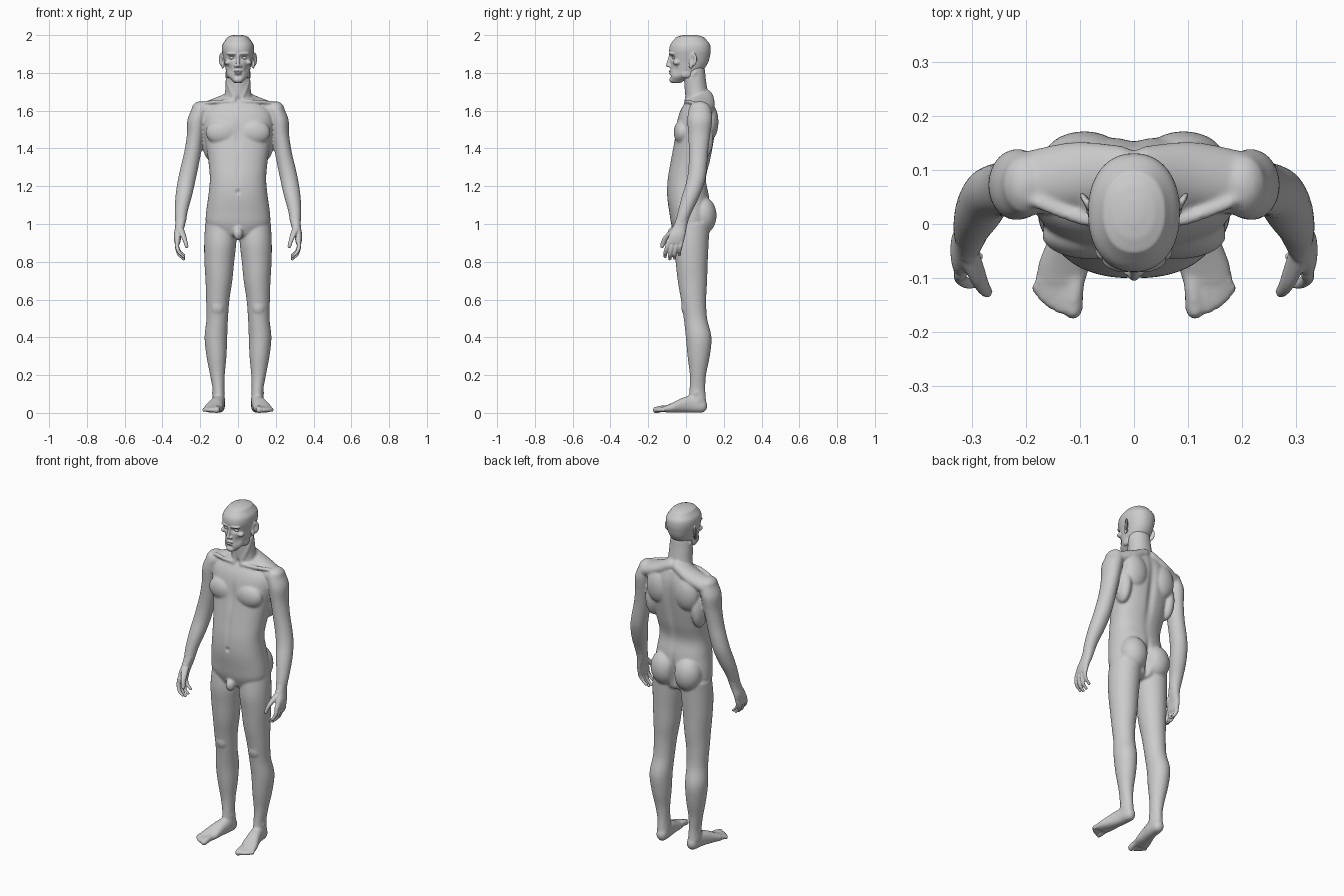
import bpy, bmesh, math
from mathutils import Vector, Matrix


def spline(p, steps=5):
    """Smoothly resample a list of stations (Catmull-Rom)."""
    out = []
    for i in range(len(p) - 1):
        q = [p[max(i - 1, 0)], p[i], p[i + 1], p[min(i + 2, len(p) - 1)]]
        for s in range(steps):
            t = s / steps
            out.append([0.5 * (2 * b + (c - a) * t + (2 * a - 5 * b + 4 * c - d) * t * t
                               + (3 * b - a - 3 * c + d) * t ** 3) for a, b, c, d in zip(*q)])
    return out + [list(p[-1])]


def tube(bm, stations, axis=2, side=1, e=2.0, caps=(None, None), n=32):
    """Closed loft; station = x, y, z, two half-widths across the axis."""
    st = spline(stations)
    u, v = [k for k in range(3) if k != axis]
    d = 1 if st[-1][axis] > st[0][axis] else -1

    def cap(s, sign, length):
        length = min(s[3], s[4]) if length is None else length
        res = []
        for ang in (30, 55, 75, 86):
            r = list(s)
            r[axis] += sign * length * math.sin(math.radians(ang))
            r[3] *= math.cos(math.radians(ang))
            r[4] *= math.cos(math.radians(ang))
            res.append(r)
        return res

    st = cap(st[0], -d, caps[0])[::-1] + st + cap(st[-1], d, caps[1])
    rings = []
    for s in st:
        ring = []
        for i in range(n):
            w = 2 * math.pi * i / n
            c, q = math.cos(w), math.sin(w)
            co = list(s[:3])
            co[u] += s[3] * math.copysign(abs(c) ** (2 / e), c)
            co[v] += s[4] * math.copysign(abs(q) ** (2 / e), q)
            ring.append(bm.verts.new((co[0] * side, co[1], co[2])))
        rings.append(ring)
    for r0, r1 in zip(rings, rings[1:]):
        for i in range(n):
            j = (i + 1) % n
            bm.faces.new((r0[i], r0[j], r1[j], r1[i]))
    bm.faces.new(rings[0])
    bm.faces.new(rings[-1])
    bmesh.ops.recalc_face_normals(bm, faces=bm.faces)


def blob(bm, c, r, side=1, rot=0.0):
    """Ellipsoid, optionally turned about z."""
    m = (Matrix.Translation((c[0] * side, c[1], c[2])) @ Matrix.Rotation(rot * side, 4, 'Z')
         @ Matrix.Diagonal((*r, 1)))
    bmesh.ops.create_uvsphere(bm, u_segments=24, v_segments=16, radius=1, matrix=m)


def fuse(name, bm, voxel, smooth, dents=()):
    """Melt overlapping parts into one skin, then press soft dents into it."""
    me = bpy.data.meshes.new(name)
    bm.to_mesh(me)
    bm.free()
    ob = bpy.data.objects.new(name, me)
    bpy.context.collection.objects.link(ob)
    if voxel:
        m = ob.modifiers.new("skin", 'REMESH')
        m.mode, m.voxel_size = 'VOXEL', voxel
        m = ob.modifiers.new("soften", 'SMOOTH')
        m.factor, m.iterations = 0.5, smooth
        dg = bpy.context.evaluated_depsgraph_get()
        me = bpy.data.meshes.new_from_object(ob.evaluated_get(dg))
        ob.modifiers.clear()
        ob.data = me
        me.name = name
    for vert in me.vertices:
        p, move = vert.co.copy(), Vector()
        for c, r, push in dents:
            k = sum(((p[i] - c[i]) / r[i]) ** 2 for i in range(3))
            if k < 6:
                move += Vector(push) * math.exp(-k)
        vert.co = p + move
    for f in me.polygons:
        f.use_smooth = True
    return ob


def upright(rows):
    """Rows of z, front y, back y, half-width -> tube stations."""
    return [(0, (f + b) / 2, z, w, (b - f) / 2) for z, f, b, w in rows]


# ---- body: torso and neck
body = bmesh.new()
tube(body, upright([
    (0.95, -0.06, 0.11, 0.13), (1.0, -0.078, 0.125, 0.168), (1.06, -0.088, 0.13, 0.169),
    (1.15, -0.1, 0.122, 0.157), (1.24, -0.097, 0.107, 0.149), (1.34, -0.08, 0.13, 0.158),
    (1.45, -0.06, 0.15, 0.176), (1.54, -0.048, 0.16, 0.188), (1.6, -0.03, 0.158, 0.175),
    (1.65, 0.0, 0.145, 0.12)]), e=2.3, caps=(0.03, 0.03), n=48)
tube(body, [(0, 0.065, 1.62, 0.085, 0.065), (0, 0.055, 1.7, 0.069, 0.061),
            (0, 0.047, 1.77, 0.065, 0.058), (0, 0.045, 1.82, 0.06, 0.055)])
blob(body, (0, -0.07, 0.95), (0.026, 0.028, 0.036))
for s in (1, -1):
    # trapezius, collar bone, neck cords
    tube(body, [(0.02, 0.095, 1.675, 0.05, 0.04), (0.11, 0.09, 1.63, 0.062, 0.042),
                (0.2, 0.075, 1.595, 0.06, 0.045)], 0, s)
    tube(body, [(0.02, 0.0, 1.65, 0.012, 0.01), (0.1, 0.01, 1.648, 0.012, 0.01),
                (0.18, 0.04, 1.642, 0.012, 0.01)], 0, s)
    tube(body, [(0.056, 0.045, 1.8, 0.013, 0.015), (0.045, 0.018, 1.73, 0.013, 0.013),
                (0.016, 0.003, 1.66, 0.012, 0.011)], 2, s)
    # chest, shoulder blade, side muscle, buttock, knee cap
    blob(body, (0.083, -0.02, 1.485), (0.088, 0.045, 0.068), s)
    blob(body, (0.092, 0.122, 1.54), (0.075, 0.05, 0.1), s)
    blob(body, (0.15, 0.085, 1.45), (0.04, 0.06, 0.11), s)
    blob(body, (0.077, 0.088, 1.045), (0.08, 0.074, 0.1), s)
    blob(body, (0.108, 0.0, 0.56), (0.036, 0.025, 0.045), s)
    # arm
    tube(body, [(0.2, 0.073, 1.605, 0.047, 0.06), (0.217, 0.073, 1.55, 0.051, 0.066),
                (0.226, 0.07, 1.47, 0.045, 0.058), (0.24, 0.066, 1.38, 0.045, 0.051),
                (0.257, 0.062, 1.3, 0.047, 0.049), (0.272, 0.052, 1.23, 0.047, 0.049),
                (0.287, 0.026, 1.15, 0.044, 0.047), (0.3, -0.004, 1.07, 0.035, 0.038),
                (0.304, -0.024, 1.01, 0.029, 0.033)], 2, s, caps=(0.045, 0.01))
    # leg
    tube(body, [(0.09, 0.035, 1.0, 0.084, 0.09), (0.094, 0.028, 0.9, 0.085, 0.092),
                (0.099, 0.03, 0.8, 0.079, 0.085), (0.101, 0.034, 0.7, 0.071, 0.078),
                (0.107, 0.04, 0.6, 0.062, 0.067), (0.11, 0.05, 0.5, 0.057, 0.062),
                (0.117, 0.067, 0.4, 0.06, 0.068), (0.114, 0.067, 0.3, 0.053, 0.059),
                (0.109, 0.063, 0.2, 0.039, 0.043), (0.103, 0.06, 0.12, 0.031, 0.042),
                (0.102, 0.06, 0.06, 0.034, 0.047)], 2, s, caps=(0.03, 0.02))
    # ankle bones, foot, toes
    blob(body, (0.103, 0.055, 0.105), (0.036, 0.018, 0.02), s)
    tube(body, [(0.1, 0.082, 0.038, 0.031, 0.037), (0.105, 0.03, 0.046, 0.035, 0.045),
                (0.116, -0.02, 0.04, 0.04, 0.039), (0.128, -0.07, 0.028, 0.048, 0.027),
                (0.135, -0.1, 0.021, 0.047, 0.02)], 1, s, e=2.3)
    for x0, x1, y1, r in ((0.106, 0.113, -0.158, 0.0185), (0.128, 0.137, -0.155, 0.0125),
                          (0.142, 0.154, -0.146, 0.012), (0.154, 0.168, -0.134, 0.012),
                          (0.165, 0.181, -0.118, 0.0115)):
        tube(body, [(x0, -0.08, 0.022, r, r), ((x0 + x1) / 2, (y1 - 0.09) / 2, 0.022, r * 0.9, r),
                    (x1, y1, 0.015, r, r)], 1, s, n=16)
fuse("body", body, 0.006, 7, [
    ((0, 0.155, 1.42), (0.022, 0.06, 0.2), (0, -0.012, 0)),     # spine groove
    ((0, 0.13, 1.02), (0.014, 0.07, 0.08), (0, -0.03, 0)),      # cleft
    ((0, -0.06, 1.48), (0.016, 0.03, 0.08), (0, 0.007, 0)),     # breast bone
    ((0, -0.1, 1.17), (0.009, 0.03, 0.011), (0, 0.01, 0)),      # navel
    ((0, -0.09, 1.29), (0.012, 0.03, 0.09), (0, 0.004, 0)),     # belly line
    ((0, 0.0, 1.66), (0.014, 0.03, 0.014), (0, 0.008, 0))])     # throat pit

# ---- head
head = bmesh.new()
tube(head, upright([
    (1.757, -0.08, -0.015, 0.03), (1.78, -0.084, 0.035, 0.052), (1.81, -0.082, 0.085, 0.063),
    (1.85, -0.082, 0.115, 0.071), (1.89, -0.085, 0.127, 0.08), (1.92, -0.089, 0.131, 0.085),
    (1.95, -0.083, 0.127, 0.082), (1.975, -0.064, 0.108, 0.066)]),
    e=2.2, caps=(0.012, 0.027), n=48)
blob(head, (0, -0.07, 1.764), (0.026, 0.018, 0.018))
tube(head, [(0, -0.083, 1.895, 0.008, 0.008), (0, -0.089, 1.865, 0.008, 0.01),
            (0, -0.094, 1.84, 0.011, 0.012)], n=20)
blob(head, (0, -0.084, 1.808), (0.025, 0.008, 0.0055))
blob(head, (0, -0.083, 1.797), (0.021, 0.009, 0.006))
for s in (1, -1):
    blob(head, (0.013, -0.085, 1.836), (0.008, 0.011, 0.008), s)         # nostril wing
    blob(head, (0.032, -0.074, 1.902), (0.03, 0.014, 0.009), s, 0.35)    # brow
    blob(head, (0.05, -0.045, 1.855), (0.02, 0.025, 0.016), s, 0.6)      # cheek bone
    blob(head, (0.052, 0.0, 1.795), (0.013, 0.03, 0.024), s)             # jaw corner
    blob(head, (0.088, 0.038, 1.872), (0.008, 0.023, 0.036), s, -0.5)    # ear
    blob(head, (0.081, 0.026, 1.842), (0.008, 0.012, 0.02), s)           # ear lobe
dents = [((0, -0.09, 1.8025), (0.026, 0.02, 0.003), (0, 0.005, 0)),
         ((0, -0.085, 1.782), (0.02, 0.02, 0.007), (0, 0.004, 0))]
for s in (1, -1):
    dents += [((s * 0.032, -0.078, 1.88), (0.019, 0.03, 0.012), (0, 0.014, 0)),
              ((s * 0.047, -0.06, 1.82), (0.016, 0.03, 0.022), (-s * 0.004, 0.005, 0)),
              ((s * 0.094, 0.034, 1.873), (0.012, 0.01, 0.018), (-s * 0.009, 0, 0))]
fuse("head", head, 0.0035, 4, dents)

# ---- eyes and hands, mirrored
for s, label in ((1, "left"), (-1, "right")):
    eye = bmesh.new()
    blob(eye, (0.032, -0.059, 1.879), (0.015, 0.013, 0.0085), s)
    fuse(label + "_eye", eye, 0, 0)
    hand = bmesh.new()
    tube(hand, [(0.302, -0.016, 1.035, 0.029, 0.033), (0.308, -0.032, 0.985, 0.025, 0.036),
                (0.319, -0.047, 0.94, 0.021, 0.043), (0.321, -0.057, 0.905, 0.016, 0.045)],
         2, s, e=2.3)
    for y0, y1, z1 in ((-0.092, -0.11, 0.832), (-0.069, -0.085, 0.82),
                       (-0.046, -0.06, 0.824), (-0.024, -0.035, 0.842)):
        tube(hand, [(0.321, y0, 0.91, 0.0125, 0.0125),
                    (0.322, (y0 + y1) / 2, (0.91 + z1) / 2 + 0.005, 0.011, 0.0115),
                    (0.308, y1, z1 + 0.012, 0.0105, 0.0105),
                    (0.288, y1, z1 - 0.004, 0.0095, 0.0095)], 2, s, n=16)
    tube(hand, [(0.308, -0.05, 0.98, 0.02, 0.022), (0.291, -0.092, 0.94, 0.016, 0.021),
                (0.28, -0.115, 0.91, 0.012, 0.016), (0.272, -0.126, 0.882, 0.01, 0.011)],
         2, s, n=20)
    fuse(label + "_hand", hand, 0.0038, 4)
